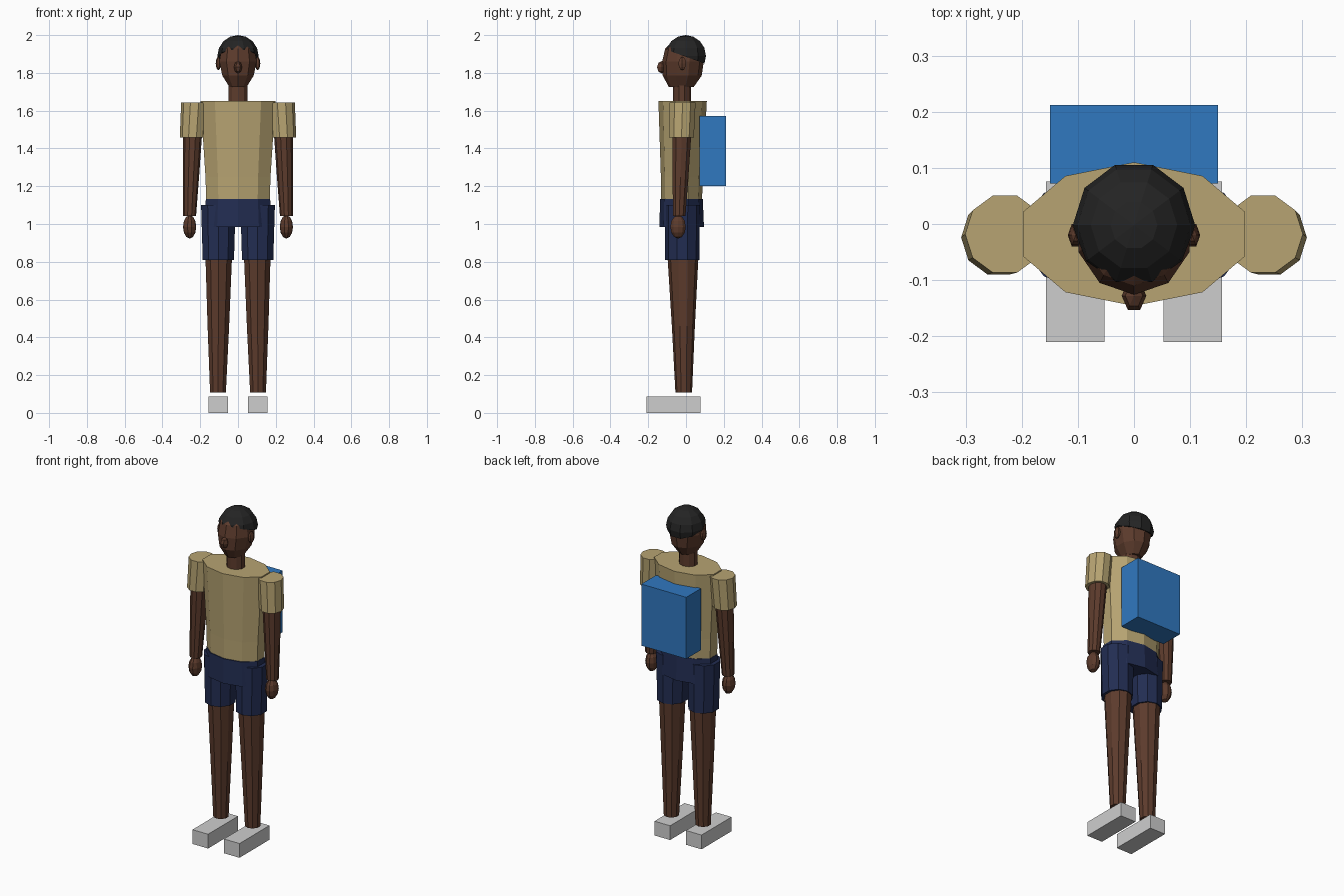
import bpy, bmesh, math
from mathutils import Vector

if "Cube" in bpy.data.objects:
    bpy.data.objects.remove(bpy.data.objects["Cube"])


def material(name, rgb):
    lin = [((c / 255 + 0.055) / 1.055) ** 2.4 for c in rgb]
    m = bpy.data.materials.new(name)
    m.diffuse_color = (*lin, 1)
    m.use_nodes = True
    m.node_tree.nodes["Principled BSDF"].inputs["Base Color"].default_value = m.diffuse_color
    return m


SKIN = material("brown skin", (92, 59, 44))
SHIRT = material("tan cloth", (183, 164, 114))
NAVY = material("navy cloth", (34, 45, 82))
BLUE = material("blue fabric", (48, 120, 192))
GREY = material("pale grey shoe", (206, 206, 206))
HAIR = material("black hair", (36, 36, 36))


def finish(bm, name, mat):
    bmesh.ops.recalc_face_normals(bm, faces=bm.faces)
    me = bpy.data.meshes.new(name)
    bm.to_mesh(me)
    bm.free()
    me.materials.append(mat)
    ob = bpy.data.objects.new(name, me)
    bpy.context.collection.objects.link(ob)
    return ob


def tube(name, mat, rings, phase=90, sides=10):
    """Loft capped rings given as (x, y, z, radius_x, radius_y)."""
    bm = bmesh.new()
    loops = []
    for x, y, z, rx, ry in rings:
        loop = []
        for i in range(sides):
            a = math.radians(phase) + math.tau * i / sides
            loop.append(bm.verts.new((x + rx * math.cos(a), y + ry * math.sin(a), z)))
        loops.append(loop)
    for lo, hi in zip(loops, loops[1:]):
        for i in range(sides):
            j = (i + 1) % sides
            bm.faces.new((lo[i], lo[j], hi[j], hi[i]))
    bm.faces.new(loops[0][::-1])
    bm.faces.new(loops[-1])
    return finish(bm, name, mat)


def ball(name, mat, centre, radii, segments=10, rings=6, cut=None):
    """Faceted ellipsoid; cut is an optional (point, normal) keeping the normal side."""
    bm = bmesh.new()
    bmesh.ops.create_uvsphere(bm, u_segments=segments, v_segments=rings, radius=1)
    for v in bm.verts:
        a = Vector((-v.co.y, v.co.x, v.co.z))      # vertices fall on the y axis
        v.co = Vector(centre) + Vector(p * r for p, r in zip(a, radii))
    if cut:
        res = bmesh.ops.bisect_plane(bm, geom=bm.verts[:] + bm.edges[:] + bm.faces[:],
                                     plane_co=cut[0], plane_no=cut[1], clear_inner=True)
        edges = [e for e in res["geom_cut"] if isinstance(e, bmesh.types.BMEdge)]
        bmesh.ops.holes_fill(bm, edges=edges)
    return finish(bm, name, mat)


def box(name, mat, lo, hi):
    bm = bmesh.new()
    bmesh.ops.create_cube(bm, size=1)
    for v in bm.verts:
        v.co = Vector(l + (c + 0.5) * (h - l) for c, l, h in zip(v.co, lo, hi))
    return finish(bm, name, mat)


# Trunk: shirt, hips and neck
tube("shirt", SHIRT, [(0, -.023, 1.13, .177, .108), (0, -.022, 1.25, .181, .111),
                      (0, -.018, 1.65, .208, .128)])
tube("shorts_hips", NAVY, [(0, -.023, .985, .188, .118), (0, -.024, 1.132, .179, .113)])
tube("neck", SKIN, [(0, -.022, 1.64, .053, .048), (0, -.022, 1.76, .053, .048)])

# Head with nose and hair cap
tube("head", SKIN, [(0, -.025, 1.726, .048, .066), (0, -.02, 1.785, .087, .103),
                    (0, -.016, 1.86, .104, .11), (0, -.01, 1.93, .092, .1),
                    (0, -.005, 1.975, .05, .055)])
ball("nose", SKIN, (0, -.128, 1.83), (.022, .029, .033), 6, 4)
ball("hair", HAIR, (0, -.002, 1.89), (.109, .113, .11), 10, 8,
     ((0, 0, 1.885), Vector((0, .36, 1)).normalized()))

# Paired parts
for side, s in (("left", -1), ("right", 1)):
    box(side + "_shoe", GREY, (s * .105 - .052, -.21, 0), (s * .105 + .052, .076, .086))
    tube(side + "_leg", SKIN, [(s * .106, -.012, .108, .044, .044),
                               (s * .104, -.014, .46, .06, .061),
                               (s * .102, -.016, .83, .074, .082)])
    tube(side + "_shorts_leg", NAVY, [(s * .104, -.02, .81, .087, .091),
                                      (s * .104, -.019, 1.1, .096, .092)])
    tube(side + "_sleeve", SHIRT, [(s * .241, -.024, 1.458, .067, .069),
                                   (s * .230, -.018, 1.642, .071, .072)], 0)
    tube(side + "_arm", SKIN, [(s * .256, -.036, 1.042, .034, .035),
                               (s * .249, -.029, 1.25, .043, .044),
                               (s * .24, -.022, 1.48, .05, .053)], 0)
    ball(side + "_hand", SKIN, (s * .256, -.042, .985), (.035, .043, .062))
    ball(side + "_ear", SKIN, (s * .104, -.02, 1.85), (.014, .023, .035), 6, 6)

# Backpack
box("backpack", BLUE, (-.15, .072, 1.2), (.15, .212, 1.572))
